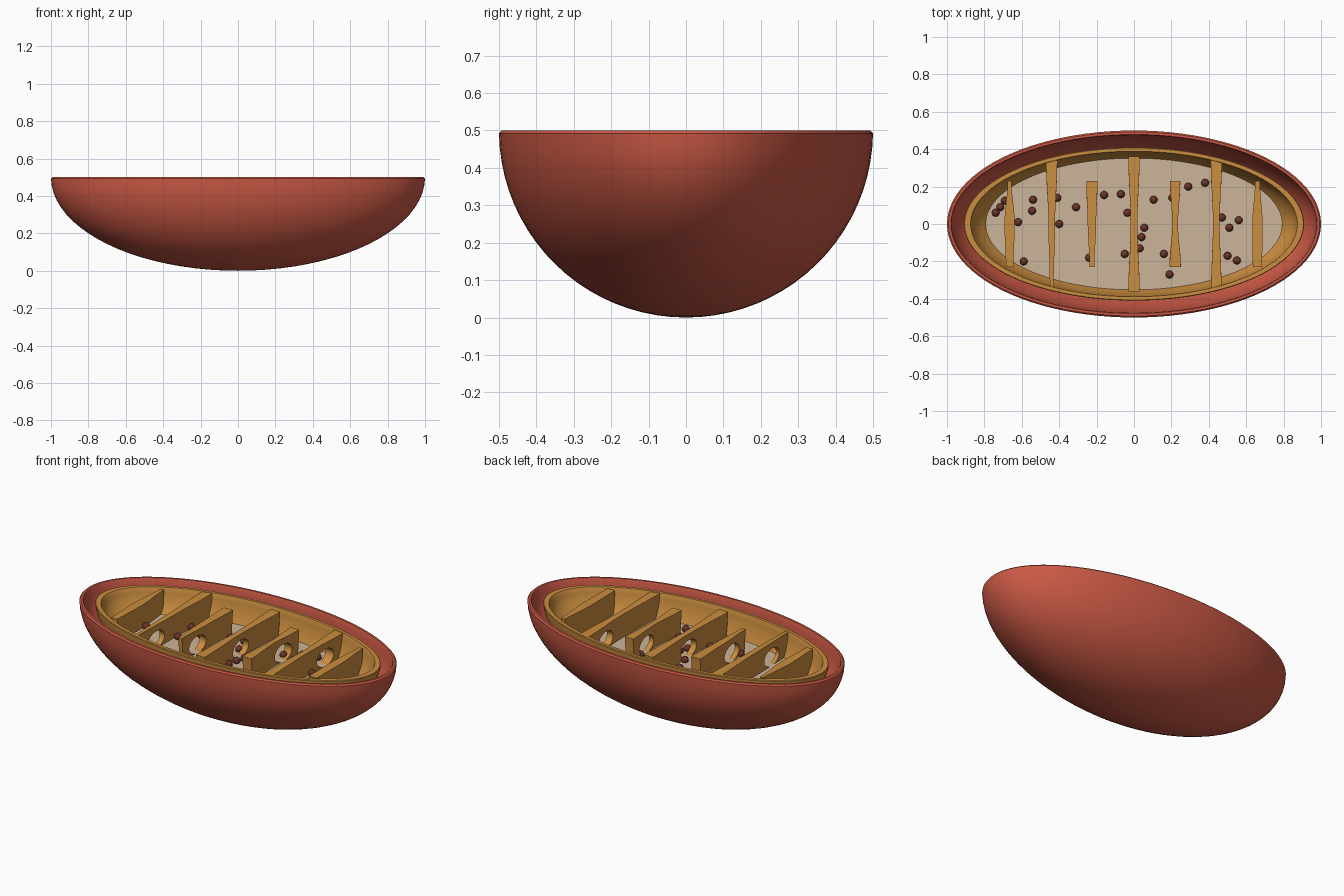
import bpy, bmesh, math
from mathutils import Matrix

if "Cube" in bpy.data.objects:
    bpy.data.objects.remove(bpy.data.objects["Cube"], do_unlink=True)


def material(name, rgb):
    m = bpy.data.materials.new(name)
    m.use_nodes = True
    m.diffuse_color = (*rgb, 1)
    m.node_tree.nodes["Principled BSDF"].inputs["Base Color"].default_value = (*rgb, 1)
    return m


RED = material("brick red", (0.60, 0.10, 0.06))
ORANGE = material("amber orange", (0.60, 0.27, 0.05))
BEIGE = material("pale beige", (0.60, 0.46, 0.32))
BROWN = material("dark brown", (0.14, 0.035, 0.022))
CUT = 0.5       # height of the section plane
FLOOR = 0.345   # height of the inner filling


def finish(name, bm, mat, angle=35):
    bmesh.ops.recalc_face_normals(bm, faces=bm.faces)
    me = bpy.data.meshes.new(name)
    bm.to_mesh(me)
    bm.free()
    me.materials.append(mat)
    ob = bpy.data.objects.new(name, me)
    bpy.context.collection.objects.link(ob)
    bpy.ops.object.select_all(action="DESELECT")
    ob.select_set(True)
    bpy.context.view_layer.objects.active = ob
    if angle:
        bpy.ops.object.shade_smooth_by_angle(angle=math.radians(angle))
    return ob


def half_shell(name, outer, inner, top, bevel, mat, seg=96, steps=20):
    """Thick half ellipsoid, open at the top, with a bevelled rim."""
    bm = bmesh.new()

    def ring(rx, ry, z):
        return [bm.verts.new((rx * math.cos(t), ry * math.sin(t), z))
                for t in (2 * math.pi * i / seg for i in range(seg))]

    def bowl(radii, z_top):
        rx, ry, rz = radii
        start = math.asin((CUT - z_top) / rz)
        for i in range(steps):
            a = start + (math.pi / 2 - start) * i / steps
            yield ring(rx * math.cos(a), ry * math.cos(a), CUT - rz * math.sin(a))

    out = list(bowl(outer, top - bevel))
    ins = list(bowl(inner, top - bevel))
    rim_out = ring(outer[0] - bevel, outer[1] - bevel, top)
    rim_in = ring(inner[0] + bevel / 2, inner[1] + bevel / 2, top)
    rings = out[::-1] + [rim_out, rim_in] + ins
    for a, b in zip(rings, rings[1:]):
        for i in range(seg):
            j = (i + 1) % seg
            bm.faces.new((a[i], a[j], b[j], b[i]))
    # close both bowls at their lowest point
    for loop, radii in ((out[-1], outer), (ins[-1], inner)):
        tip = bm.verts.new((0, 0, CUT - radii[2]))
        for i in range(seg):
            bm.faces.new((loop[i], loop[(i + 1) % seg], tip))
    return finish(name, bm, mat)


# Outer and inner membranes
half_shell("outer_membrane", (1, 0.5, 0.5), (0.975, 0.475, 0.475), CUT, 0.008, RED)
half_shell("inner_membrane", (0.91, 0.41, 0.40), (0.872, 0.387, 0.373), 0.487, 0.004, ORANGE)

# Flat filling inside the inner membrane
bm = bmesh.new()
bmesh.ops.create_cone(bm, cap_ends=True, segments=96, radius1=1, radius2=1, depth=0.02,
                      matrix=Matrix.Translation((0, 0, FLOOR - 0.01))
                      @ Matrix.Diagonal((0.81, 0.362, 1, 1)))
finish("matrix_floor", bm, BEIGE)


def partition(name, x, half, widths, hole):
    """Upright wall, its thickness varying along y, with an oval opening."""
    bm = bmesh.new()
    n = 12
    rows = []
    for i in range(n + 1):
        t = i / n * 2
        k = min(int(t), 1)
        f = t - k
        f = f * f * (3 - 2 * f)
        w = (widths[k] * (1 - f) + widths[k + 1] * f) / 2
        y = half * (t - 1)
        rows.append([bm.verts.new((x + s * w, y * q, z)) for s, q, z in
                     ((-1, 0.95, FLOOR - 0.01), (1, 0.95, FLOOR - 0.01),
                      (1, 1, 0.484), (-1, 1, 0.484))])
    for a, b in zip(rows, rows[1:]):
        for i in range(4):
            j = (i + 1) % 4
            bm.faces.new((a[i], a[j], b[j], b[i]))
    bm.faces.new(rows[0])
    bm.faces.new(rows[-1])
    wall = finish(name, bm, ORANGE, 0)
    if hole is not None:
        bm = bmesh.new()
        bmesh.ops.create_cone(bm, cap_ends=True, segments=32, radius1=1, radius2=1, depth=0.2,
                              matrix=Matrix.Translation((x, hole, 0.395))
                              @ Matrix.Diagonal((1, 0.075, 0.052, 1))
                              @ Matrix.Rotation(math.pi / 2, 4, "Y"))
        cutter = finish("opening_cutter", bm, ORANGE, 0)
        cutter.hide_render = True
        mod = wall.modifiers.new("opening", "BOOLEAN")
        mod.operation = "DIFFERENCE"
        mod.solver = "EXACT"
        mod.object = cutter
        bpy.context.view_layer.objects.active = wall
        bpy.ops.object.modifier_apply(modifier=mod.name)
        bpy.data.objects.remove(cutter, do_unlink=True)


# Folded partitions: x, half length, thickness from front to back, opening
FOLDS = [
    (-0.665, 0.23, (0.04, 0.055, 0.02), None),
    (-0.44, 0.34, (0.02, 0.035, 0.06), -0.17),
    (-0.225, 0.23, (0.025, 0.045, 0.06), -0.09),
    (0, 0.36, (0.06, 0.035, 0.06), 0),
    (0.22, 0.23, (0.06, 0.03, 0.055), 0.09),
    (0.44, 0.34, (0.055, 0.035, 0.06), 0.17),
    (0.66, 0.23, (0.05, 0.055, 0.025), None),
]
for i, (x, half, widths, hole) in enumerate(FOLDS):
    partition(f"fold_{i + 1}", x, half, widths, hole)

# Small granules resting on the filling
GRANULES = [
    (-0.74, 0.06), (-0.715, 0.09), (-0.69, 0.125), (-0.62, 0.01), (-0.59, -0.2),
    (-0.54, 0.13), (-0.545, 0.07), (-0.41, 0.14), (-0.4, 0), (-0.31, 0.09),
    (-0.24, -0.18), (-0.16, 0.155), (-0.07, 0.16), (-0.035, 0.06), (-0.05, -0.16),
    (0.055, -0.02), (0.04, -0.07), (0.03, -0.13), (0.105, 0.13), (0.16, -0.16),
    (0.19, -0.27), (0.205, 0.14), (0.29, 0.2), (0.38, 0.22), (0.47, 0.035),
    (0.51, -0.02), (0.56, 0.02), (0.5, -0.17), (0.55, -0.195),
]
bm = bmesh.new()
for x, y in GRANULES:
    bmesh.ops.create_uvsphere(bm, u_segments=16, v_segments=10, radius=0.021,
                              matrix=Matrix.Translation((x, y, FLOOR + 0.012)))
finish("granules", bm, BROWN, 60)
